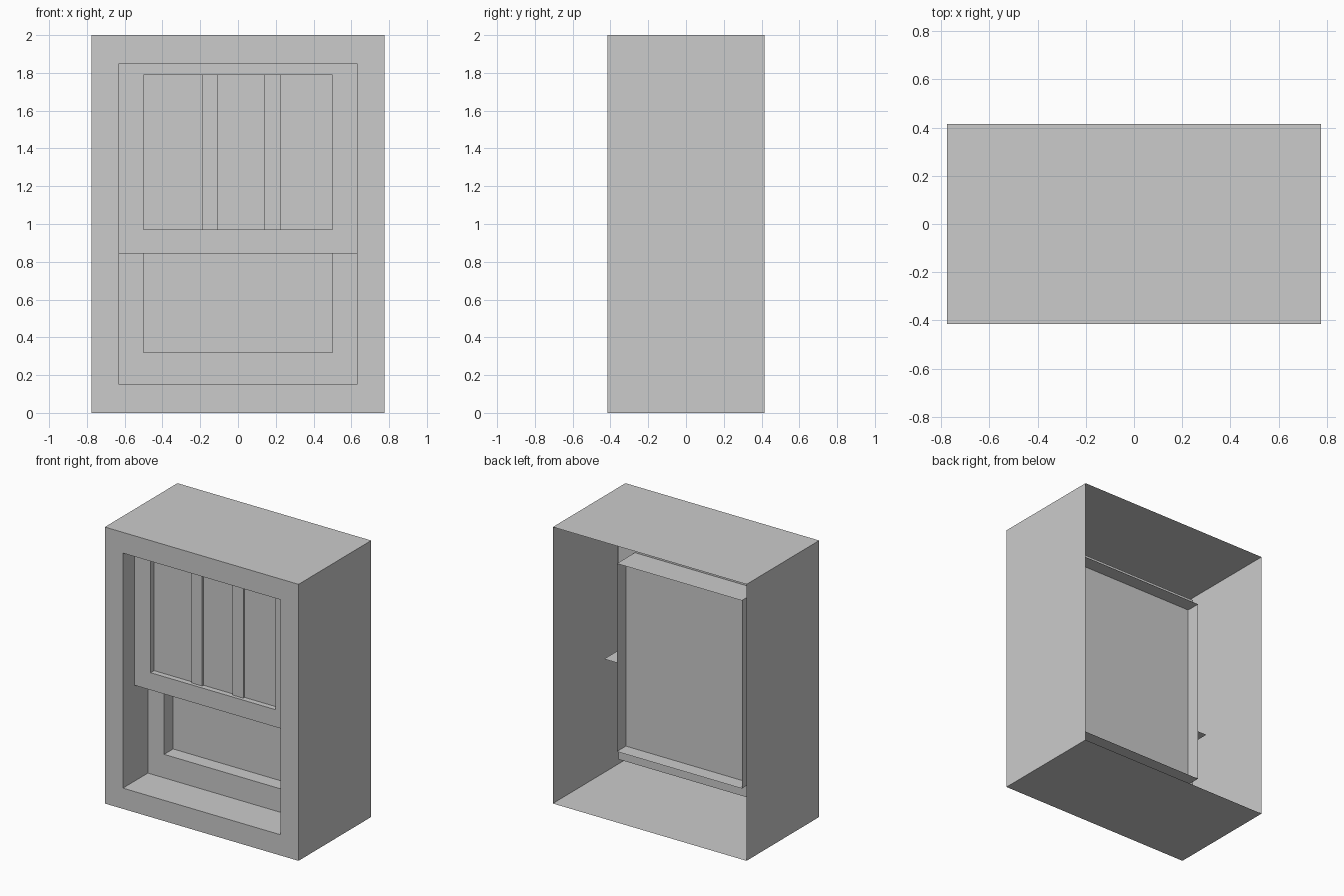
import bpy, bmesh

if "Cube" in bpy.data.objects:
    bpy.data.objects.remove(bpy.data.objects["Cube"])


def build(name, quads):
    """Make one object from a list of four-corner faces, welded together."""
    bm = bmesh.new()
    for q in quads:
        bm.faces.new([bm.verts.new(p) for p in q])
    bmesh.ops.remove_doubles(bm, verts=bm.verts, dist=1e-5)
    me = bpy.data.meshes.new(name)
    bm.to_mesh(me)
    bm.free()
    ob = bpy.data.objects.new(name, me)
    bpy.context.collection.objects.link(ob)
    return ob


def loop(rect, y):
    x0, x1, z0, z1 = rect
    return [(x0, y, z0), (x1, y, z0), (x1, y, z1), (x0, y, z1)]


def bridge(ra, ya, rb, yb):
    """Four quads joining two rectangles: a flat ring or a straight sleeve."""
    a, b = loop(ra, ya), loop(rb, yb)
    return [[a[i], a[(i + 1) % 4], b[(i + 1) % 4], b[i]] for i in range(4)]


# Rectangles: x min, x max, z min, z max
OUTER = (-0.775, 0.775, 0, 2)
OPENING = (-0.63, 0.63, 0.15, 1.85)
UPPER = (-0.746, 0.746, 0.845, 1.91)
UPPER_PANE = (-0.5, 0.5, 0.97, 1.79)
LOWER_PANE = (-0.5, 0.5, 0.32, 1.68)

# Depths
FRONT, BACK = -0.415, 0.415
UPPER_Y, UPPER_GLASS_Y, BAR_Y = -0.285, -0.245, -0.26
LOWER_Y, LOWER_GLASS_Y, LOWER_BACK = -0.13, -0.027, 0.076

# Outer casing: open-backed shell, front face and window reveal
build("casing", bridge(OUTER, BACK, OUTER, FRONT)
      + bridge(OUTER, FRONT, OPENING, FRONT)
      + bridge(OPENING, FRONT, OPENING, LOWER_Y))

# Lower sash: flat frame with a deep sleeve around the pane
build("lower_sash", bridge(OPENING, LOWER_Y, LOWER_PANE, LOWER_Y)
      + bridge(LOWER_PANE, LOWER_Y, LOWER_PANE, LOWER_BACK))
build("lower_pane", [loop(LOWER_PANE, LOWER_GLASS_Y)])

# Upper sash: frame in front, shallow sleeve, and its underside
x0, x1, z0, z1 = UPPER
underside = [(x0, LOWER_Y, z0), (x1, LOWER_Y, z0), (x1, UPPER_Y, z0), (x0, UPPER_Y, z0)]
build("upper_sash", bridge(UPPER, UPPER_Y, UPPER_PANE, UPPER_Y)
      + bridge(UPPER_PANE, UPPER_Y, UPPER_PANE, UPPER_GLASS_Y)
      + [underside])
build("upper_pane", [loop(UPPER_PANE, UPPER_GLASS_Y)])

# Vertical glazing bars on the upper pane
for side, xa, xb in (("left", -0.19, -0.105), ("right", 0.14, 0.225)):
    r = (xa, xb, UPPER_PANE[2], UPPER_PANE[3])
    sides = bridge(r, BAR_Y, r, UPPER_GLASS_Y)
    build(f"glazing_bar_{side}", [loop(r, BAR_Y), sides[1], sides[3]])
